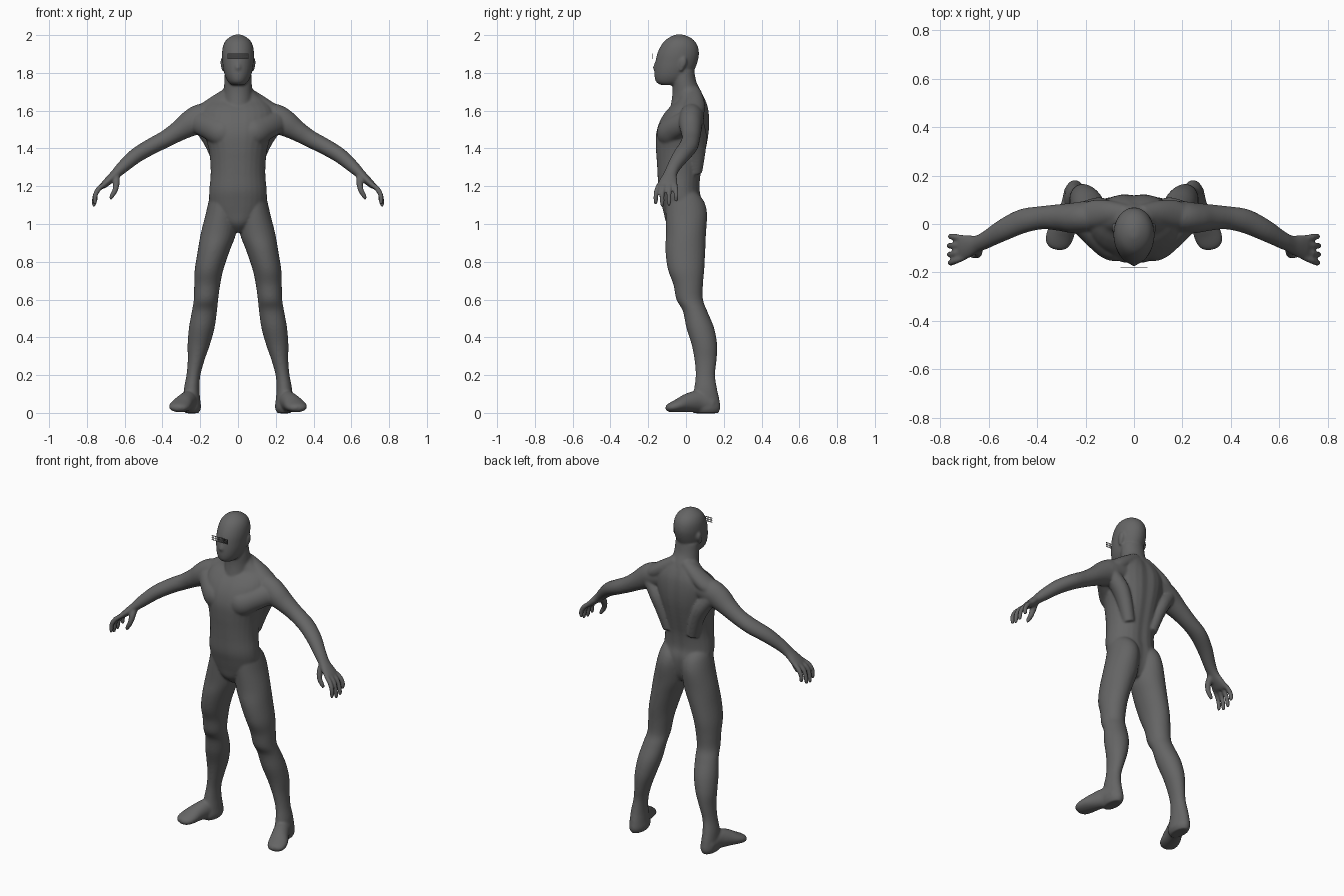
import bpy, bmesh
from math import cos, sin, pi, exp
from mathutils import Vector, Matrix

N = 28
bm = bmesh.new()


def dense(rows, k=4):
    """Catmull-Rom interpolation between profile rows."""
    out = []
    for i in range(len(rows) - 1):
        p0, p1 = rows[max(i - 1, 0)], rows[i]
        p2, p3 = rows[i + 1], rows[min(i + 2, len(rows) - 1)]
        for j in range(k):
            t = j / k
            out.append([0.5 * (2 * b + (c - a) * t + (2 * a - 5 * b + 4 * c - d) * t * t
                               + (3 * b - a - 3 * c + d) * t ** 3)
                        for a, b, c, d in zip(p0, p1, p2, p3)])
    out.append(list(rows[-1]))
    return out


def skin(rings):
    loops = [[bm.verts.new(p) for p in r] for r in rings]
    faces = []
    for a, b in zip(loops, loops[1:]):
        for i in range(N):
            j = (i + 1) % N
            faces.append(bm.faces.new((a[i], a[j], b[j], b[i])))
    faces.append(bm.faces.new(loops[0][::-1]))
    faces.append(bm.faces.new(loops[-1]))
    bmesh.ops.recalc_face_normals(bm, faces=faces)


def stack(rows, side=1, groove=0.0):
    """Loft of level ovals: z, x0, x1, y0, y1."""
    rings = []
    for z, x0, x1, y0, y1 in dense(rows):
        ring = []
        for i in range(N):
            a = 2 * pi * i / N
            x = (x0 + x1) / 2 + (x1 - x0) / 2 * cos(a)
            y = (y0 + y1) / 2 + (y1 - y0) / 2 * sin(a)
            if groove:
                y -= groove * exp(-(x / 0.03) ** 2) * (1 if sin(a) > 0 else -0.4)
            ring.append((side * x, y, z))
        rings.append(ring)
    skin(rings)


def tube(rows, side=1, ref=(0, 1, 0)):
    """Loft along a path: x, y, z, half width along ref, half thickness."""
    rows = dense(rows)
    rings = []
    for i, (x, y, z, w, h) in enumerate(rows):
        t = (Vector(rows[min(i + 1, len(rows) - 1)][:3]) - Vector(rows[max(i - 1, 0)][:3])).normalized()
        u = Vector(ref)
        u = (u - t * u.dot(t)).normalized()
        v = t.cross(u)
        ring = []
        for k in range(N):
            a = 2 * pi * k / N
            p = Vector((x, y, z)) + u * w * cos(a) + v * h * sin(a)
            ring.append((side * p.x, p.y, p.z))
        rings.append(ring)
    skin(rings)


def sym(rows):
    return [(z, -w, w, y0, y1) for z, w, y0, y1 in rows]


# torso
stack(sym([
    (0.955, 0.03, -0.06, 0.05), (1.0, 0.08, -0.105, 0.075), (1.06, 0.135, -0.122, 0.088),
    (1.12, 0.152, -0.137, 0.09), (1.18, 0.152, -0.15, 0.078), (1.26, 0.145, -0.154, 0.083),
    (1.33, 0.147, -0.158, 0.097), (1.40, 0.156, -0.163, 0.112), (1.47, 0.176, -0.163, 0.124),
    (1.53, 0.19, -0.148, 0.128), (1.58, 0.193, -0.122, 0.126), (1.62, 0.178, -0.088, 0.12),
    (1.655, 0.145, -0.05, 0.108), (1.69, 0.10, -0.045, 0.092), (1.72, 0.075, -0.04, 0.075)]), groove=0.01)
# neck
stack(sym([(1.56, 0.085, -0.09, 0.1), (1.62, 0.08, -0.082, 0.1), (1.69, 0.076, -0.072, 0.085),
           (1.75, 0.073, -0.072, 0.056), (1.81, 0.07, -0.07, 0.044)]))
# head
stack(sym([(1.735, 0.03, -0.13, -0.05), (1.75, 0.05, -0.157, -0.005), (1.78, 0.067, -0.167, 0.025),
           (1.82, 0.078, -0.167, 0.047), (1.86, 0.083, -0.162, 0.062), (1.90, 0.085, -0.153, 0.069),
           (1.94, 0.080, -0.135, 0.063), (1.97, 0.066, -0.113, 0.045), (1.99, 0.043, -0.085, 0.018),
           (2.003, 0.016, -0.055, -0.015)]))
# nose
tube([(0, -0.15, 1.87, 0.008, 0.008), (0, -0.159, 1.845, 0.011, 0.01),
      (0, -0.163, 1.825, 0.016, 0.012), (0, -0.156, 1.81, 0.01, 0.006)], ref=(1, 0, 0))

for s in (1, -1):
    # ear
    tube([(0.076, -0.03, 1.81, 0.008, 0.007), (0.08, -0.022, 1.83, 0.015, 0.01),
          (0.082, -0.014, 1.86, 0.02, 0.011), (0.08, -0.01, 1.88, 0.01, 0.008)], s)
    # neck-to-shoulder, chest and side muscles
    tube([(0.03, 0.04, 1.70, 0.04, 0.035), (0.10, 0.045, 1.65, 0.052, 0.042),
          (0.16, 0.04, 1.607, 0.06, 0.045), (0.22, 0.03, 1.57, 0.05, 0.045)], s)
    tube([(0.04, -0.095, 1.48, 0.05, 0.065), (0.085, -0.09, 1.485, 0.064, 0.075),
          (0.14, -0.055, 1.51, 0.06, 0.068), (0.21, -0.005, 1.54, 0.045, 0.06)], s)
    tube([(0.08, 0.05, 1.27, 0.035, 0.035), (0.115, 0.058, 1.38, 0.045, 0.04),
          (0.15, 0.058, 1.46, 0.052, 0.045), (0.20, 0.045, 1.53, 0.05, 0.045)], s)
    # leg
    stack([
        (1.18, 0.045, 0.13, -0.08, 0.04), (1.15, 0.02, 0.147, -0.10, 0.074),
        (1.11, 0.004, 0.158, -0.107, 0.1),
        (1.05, 0.002, 0.172, -0.108, 0.112), (0.95, 0.010, 0.197, -0.106, 0.106),
        (0.86, 0.043, 0.213, -0.109, 0.102), (0.76, 0.077, 0.229, -0.096, 0.097),
        (0.68, 0.094, 0.232, -0.067, 0.09), (0.60, 0.105, 0.234, -0.051, 0.09),
        (0.54, 0.111, 0.244, -0.017, 0.112), (0.45, 0.124, 0.26, 0.002, 0.149),
        (0.36, 0.149, 0.267, 0.03, 0.165), (0.28, 0.177, 0.266, 0.045, 0.162),
        (0.20, 0.199, 0.273, 0.051, 0.154), (0.13, 0.204, 0.286, 0.043, 0.164),
        (0.07, 0.2, 0.29, 0.03, 0.177), (0.025, 0.196, 0.292, 0.025, 0.182),
        (-0.002, 0.21, 0.28, 0.04, 0.17)], s)
    # foot
    tube([(0.245, 0.14, 0.045, 0.043, 0.045), (0.258, 0.07, 0.06, 0.046, 0.058),
          (0.282, 0.01, 0.053, 0.05, 0.05), (0.303, -0.04, 0.039, 0.057, 0.036),
          (0.316, -0.075, 0.03, 0.053, 0.027), (0.322, -0.094, 0.026, 0.04, 0.02),
          (0.325, -0.105, 0.024, 0.02, 0.01)], s, (1, 0, 0))
    # arm and palm
    tube([(0.10, 0.035, 1.58, 0.06, 0.06), (0.19, 0.03, 1.563, 0.065, 0.074),
          (0.25, 0.025, 1.533, 0.063, 0.07), (0.31, 0.027, 1.495, 0.055, 0.055),
          (0.38, 0.026, 1.452, 0.048, 0.046), (0.46, 0.012, 1.41, 0.05, 0.043),
          (0.54, -0.025, 1.362, 0.045, 0.04), (0.61, -0.065, 1.302, 0.036, 0.033),
          (0.65, -0.083, 1.263, 0.036, 0.026), (0.685, -0.092, 1.23, 0.048, 0.022),
          (0.71, -0.097, 1.207, 0.053, 0.018), (0.722, -0.099, 1.195, 0.046, 0.012)], s)
    # fingers
    for y0, y1, x1, tip in ((-0.138, -0.16, 0.757, 1.105), (-0.112, -0.126, 0.762, 1.093),
                            (-0.084, -0.09, 0.763, 1.098), (-0.058, -0.052, 0.755, 1.118)):
        m = y0 * 0.4 + y1 * 0.6
        tube([(0.70, y0, 1.215, 0.012, 0.012), (0.735, m, 1.189, 0.0135, 0.0145),
              (0.755, y1, 1.155, 0.0125, 0.0135), (x1, y1, tip + 0.015, 0.012, 0.0125),
              (x1 - 0.001, y1, tip - 0.001, 0.008, 0.008)], s)
    # thumb
    tube([(0.645, -0.09, 1.262, 0.02, 0.018), (0.643, -0.115, 1.222, 0.019, 0.018),
          (0.65, -0.128, 1.18, 0.015, 0.015), (0.667, -0.128, 1.15, 0.013, 0.013),
          (0.676, -0.126, 1.13, 0.008, 0.008)], s)

dark = bpy.data.materials.new("dark_grey")
dark.diffuse_color = (0.13, 0.13, 0.13, 1)


def add(name, b):
    mesh = bpy.data.meshes.new(name)
    b.to_mesh(mesh)
    b.free()
    mesh.materials.append(dark)
    ob = bpy.data.objects.new(name, mesh)
    bpy.context.collection.objects.link(ob)
    return ob


# fuse every part into one smooth skin
body = add("body", bm)
r = body.modifiers.new("fuse", 'REMESH')
r.mode = 'VOXEL'
r.voxel_size = 0.006
r.use_smooth_shade = True
soft = body.modifiers.new("soften", 'SMOOTH')
soft.factor = 0.5
soft.iterations = 10

# small flat slatted strip floating before the brow
sb = bmesh.new()


def bar(x, z, w, h):
    bmesh.ops.create_cube(sb, size=1, matrix=Matrix.Translation((x, -0.178, z))
                          @ Matrix.Diagonal((w, 0.002, h, 1)))


for i in range(11):
    bar(-0.053 + 0.0106 * i, 1.888, 0.003, 0.03)
for z in (1.875, 1.888, 1.901):
    bar(0, z, 0.11, 0.003)
add("brow_strip", sb)
